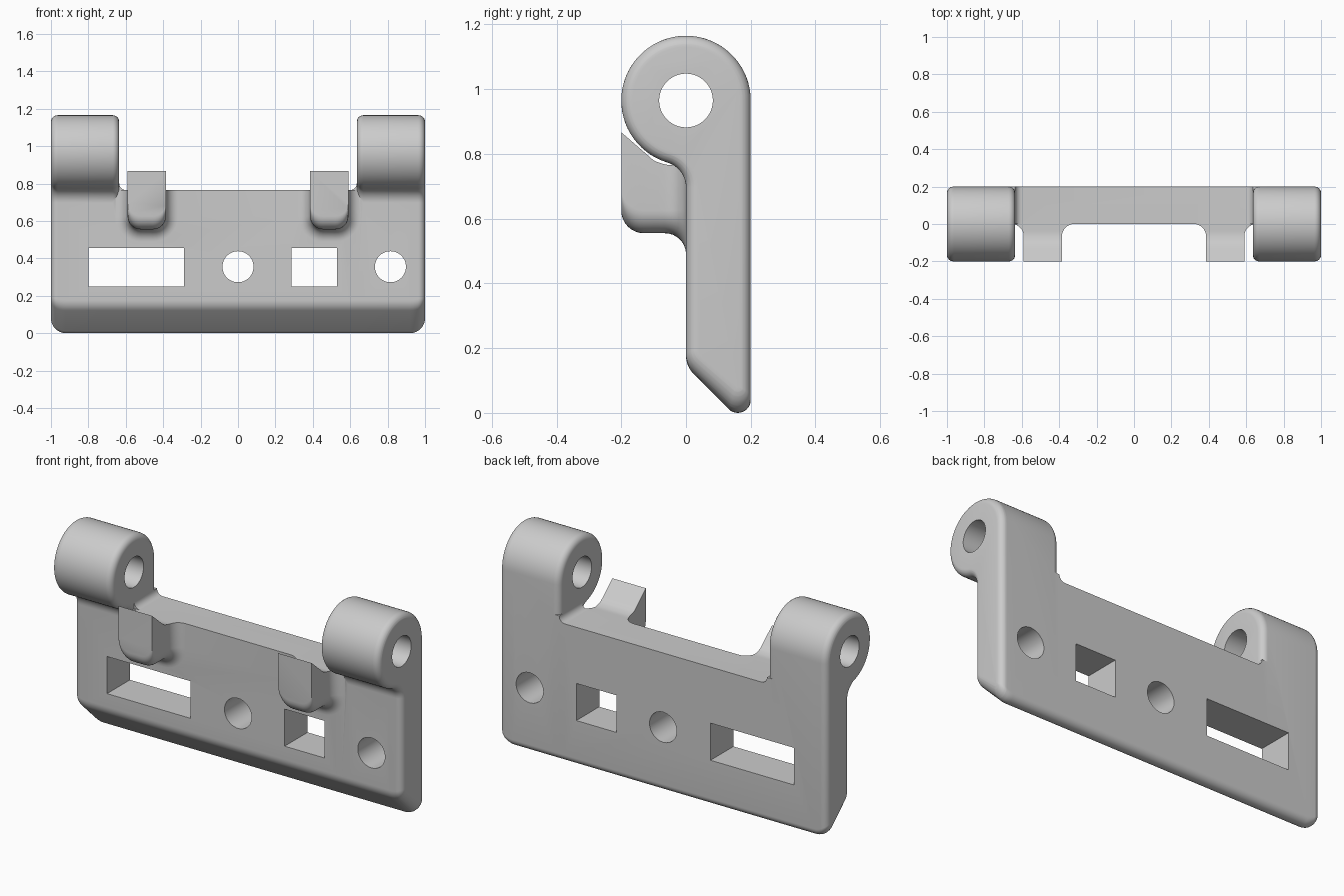
import bpy, bmesh, math
from math import sin, cos, pi, sqrt

if "Cube" in bpy.data.objects:
    bpy.data.objects.remove(bpy.data.objects["Cube"])

grey = bpy.data.materials.new("plain grey")
grey.diffuse_color = (0.6, 0.6, 0.6, 1)
grey.use_nodes = True
grey.node_tree.nodes["Principled BSDF"].inputs["Base Color"].default_value = grey.diffuse_color

PLATE_TOP, THICK = 0.765, 0.2
AXIS_Z, BARREL_R, BORE_R = 0.965, 0.2, 0.083
KNUCKLE_IN, EDGE, CORNER = 0.635, 0.035, 0.08


def loft(name, sections):
    """Skin a list of equally long closed loops and cap both ends."""
    bm = bmesh.new()
    loops = [[bm.verts.new(p) for p in s] for s in sections]
    n = len(loops[0])
    for a, b in zip(loops, loops[1:]):
        for i in range(n):
            j = (i + 1) % n
            bm.faces.new((a[i], a[j], b[j], b[i]))
    bm.faces.new(loops[0][::-1])
    bm.faces.new(loops[-1])
    bmesh.ops.recalc_face_normals(bm, faces=bm.faces)
    mesh = bpy.data.meshes.new(name)
    bm.to_mesh(mesh)
    bm.free()
    ob = bpy.data.objects.new(name, mesh)
    bpy.context.collection.objects.link(ob)
    return ob


def arc(cy, cz, r, a0, a1, n, sign=1):
    """Arc points as (y, z, normal y, normal z)."""
    out = []
    for i in range(n + 1):
        a = math.radians(a0 + (a1 - a0) * i / n)
        out.append((cy + r * cos(a), cz + r * sin(a), sign * cos(a), sign * sin(a)))
    return out


def round_drop(d, r):
    """Drop of a quarter round of radius r at distance d from its end."""
    return r - sqrt(max(0, r * r - (r - d) ** 2)) if d < r else 0


def combine(target, tool, operation):
    mod = target.modifiers.new("join", 'BOOLEAN')
    mod.object, mod.operation, mod.solver = tool, operation, 'EXACT'
    bpy.context.view_layer.objects.active = target
    bpy.ops.object.modifier_apply(modifier=mod.name)
    bpy.data.objects.remove(tool)


# Shared lower edge: blunt chamfer with a rounded tip
lower = arc(0.08, 0.177, 0.08, 180, 225, 6) + arc(0.16, 0.04, 0.04, 225, 360, 12)

# Knuckle side profile: barrel, concave neck, plate edge
NECK = 0.08
neck_z = AXIS_Z - sqrt((BARREL_R + NECK) ** 2 - NECK ** 2)
neck_a = math.degrees(math.atan2(AXIS_Z - neck_z, NECK))
side = (arc(0, AXIS_Z, BARREL_R, 0, 180 + neck_a, 48)
        + arc(-NECK, neck_z, NECK, neck_a, 0, 10, -1)[1:] + lower)

# Middle plate, with small fillets rising to the knuckles
FIL = 0.035
right_x = [KNUCKLE_IN + FIL] + [KNUCKLE_IN - FIL * (1 - cos(i * pi / 12)) for i in range(7)]
sections = []
for x in [-v for v in right_x] + right_x[::-1]:
    top = PLATE_TOP + round_drop(max(0, KNUCKLE_IN - abs(x)), FIL)
    sections.append([(x, THICK, top), (x, 0, top)] + [(x, p[0], p[1]) for p in lower])
bracket = loft("hinge_bracket", sections)

# End pieces with rounded rims and rounded lower corners
rim = [EDGE * (1 - cos(i * pi / 12)) for i in range(7)]
outer = sorted(set([round(v, 5) for v in rim]
                   + [round(CORNER * (1 - cos(i * pi / 16)), 5) for i in range(9)]), reverse=True)
for s in (-1, 1):
    stations = [(KNUCKLE_IN + d, d, 1) for d in rim] + [(1 - d, d, d) for d in outer]
    sections = []
    for x, d, end in stations:
        inset = round_drop(d, EDGE)
        lift = max(0, round_drop(end, CORNER) - inset)
        loop = []
        for y, z, ny, nz in side:
            loop.append((s * x, y - ny * inset,
                         z - nz * inset + lift * max(0, 1 - z / 0.3)))
        sections.append(loop)
    combine(bracket, loft("knuckle", sections), 'UNION')

# Hooks: rounded lugs with sloped tops, flaring into the plate
HOOK_X, HALF, R = 0.4875, 0.1025, 0.07
FLARE = 0.065
hook_y = ([-0.2 + R * (1 - cos(i * pi / 16)) for i in range(9)] + [-0.1, -0.085]
          + [-FLARE * (1 - sin(i * pi / 16)) for i in range(9)] + [0.1])
for s in (-1, 1):
    sections = []
    for y in hook_y:
        e = round_drop(max(0, -y), FLARE)
        bottom = 0.555 + round_drop(y + 0.2, R) - e
        w, r = HALF + e, R + e
        if y < -0.1:
            top = 0.867 - 0.87 * (y + 0.2)
        else:
            top = PLATE_TOP + 0.015 * min(1, max(0, (-0.04 - y) / 0.06)) ** 2
        loop = [(s * HOOK_X + w, y, top), (s * HOOK_X - w, y, top)]
        for cx, a0 in ((-(w - r), 180), (w - r, 270)):
            loop += [(s * HOOK_X + p[0], y, p[1])
                     for p in arc(cx, bottom + r, r, a0, a0 + 90, 8)]
        sections.append(loop)
    combine(bracket, loft("hook", sections), 'UNION')

# Pin bores along the hinge axis
for s in (-1, 1):
    ring = arc(0, AXIS_Z, BORE_R, 0, 352.5, 47)
    combine(bracket, loft("bore_cutter", [[(s * x, p[0], p[1]) for p in ring]
                                          for x in (0.55, 1.1)]), 'DIFFERENCE')

# Rectangular slots and round screw holes through the plate
cuts = [[(a, 0.25), (b, 0.25), (b, 0.455), (a, 0.455)] for a, b in ((-0.8, -0.29), (0.285, 0.53))]
cuts += [[p[:2] for p in arc(x, 0.355, BORE_R, 0, 352.5, 47)] for x in (0, 0.815)]
for outline in cuts:
    combine(bracket, loft("hole_cutter", [[(x, y, z) for x, z in outline]
                                          for y in (-0.1, 0.3)]), 'DIFFERENCE')

bracket.data.materials.clear()
bracket.data.materials.append(grey)
for poly in bracket.data.polygons:
    poly.material_index = 0
bpy.context.view_layer.objects.active = bracket
bracket.select_set(True)
bpy.ops.object.shade_smooth_by_angle(angle=math.radians(30))
